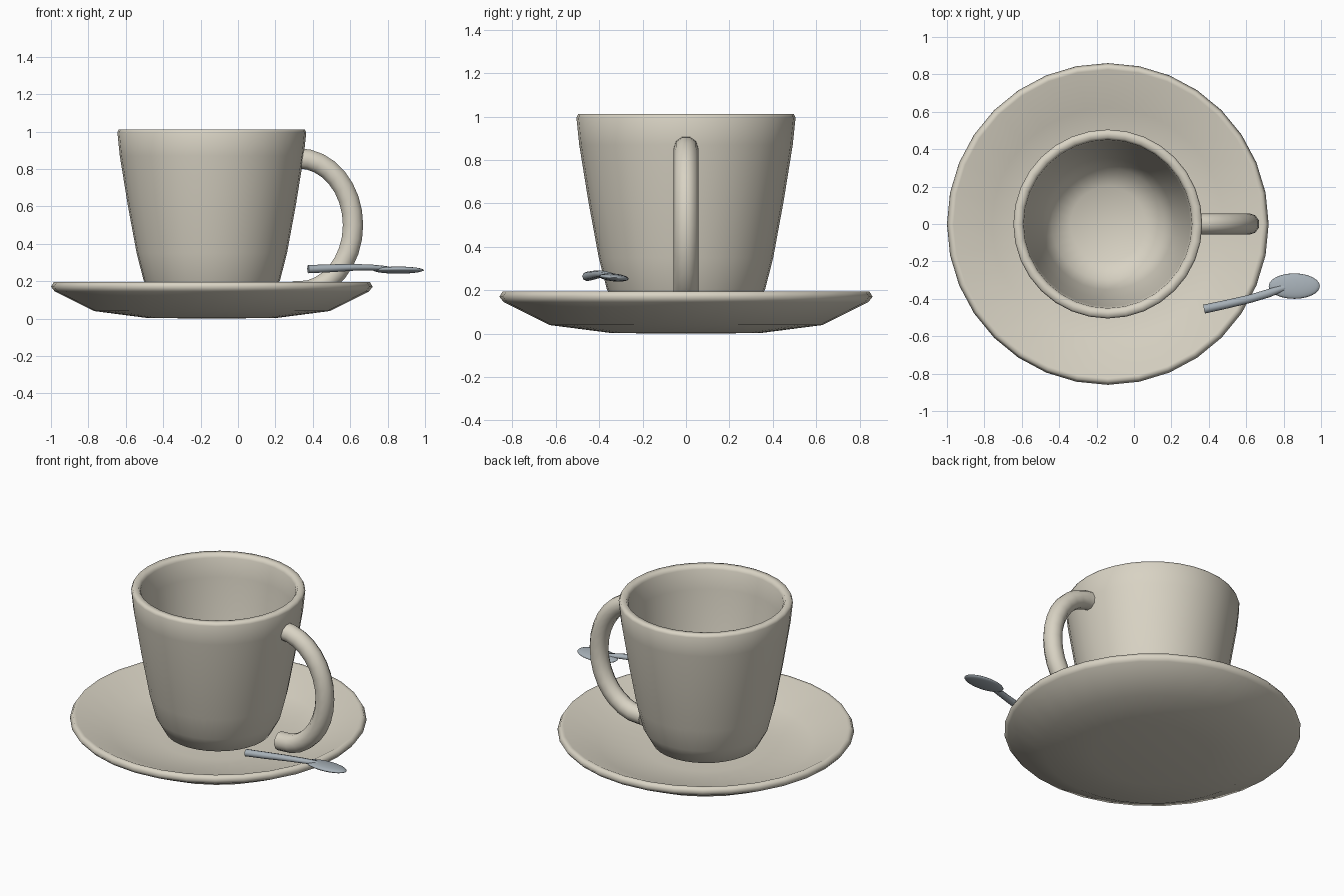
import bpy
import bmesh
import math
from mathutils import Vector

if "Cube" in bpy.data.objects:
    bpy.data.objects.remove(bpy.data.objects["Cube"])

CX = -0.14  # shared axis of cup and saucer


def material(name, rgb):
    m = bpy.data.materials.new(name)
    m.diffuse_color = (*rgb, 1)
    m.use_nodes = True
    m.node_tree.nodes["Principled BSDF"].inputs["Base Color"].default_value = m.diffuse_color
    return m


cream = material("cream_glaze", (0.69, 0.65, 0.55))
steel = material("brushed_steel", (0.38, 0.43, 0.47))


def finish(bm, name, mat, angle=80):
    bmesh.ops.recalc_face_normals(bm, faces=bm.faces)
    me = bpy.data.meshes.new(name)
    bm.to_mesh(me)
    bm.free()
    ob = bpy.data.objects.new(name, me)
    me.materials.append(mat)
    bpy.context.collection.objects.link(ob)
    bpy.ops.object.select_all(action='DESELECT')
    ob.select_set(True)
    bpy.context.view_layer.objects.active = ob
    bpy.ops.object.shade_smooth_by_angle(angle=math.radians(angle))
    return ob


def skin(bm, rings):
    for a, b in zip(rings, rings[1:]):
        n = len(a)
        for i in range(n):
            j = (i + 1) % n
            bm.faces.new((a[i], a[j], b[j], b[i]))


def lathe(name, profile, mat, n=32):
    """Revolve (radius, z) points; both ends close on the axis."""
    bm = bmesh.new()
    rings = [[bm.verts.new((CX + r * math.cos(2 * math.pi * i / n),
                            r * math.sin(2 * math.pi * i / n), z))
              for i in range(n)] for r, z in profile[1:-1]]
    skin(bm, rings)
    for (r, z), ring in ((profile[0], rings[0]), (profile[-1], rings[-1])):
        c = bm.verts.new((CX, 0, z))
        for i in range(n):
            bm.faces.new((c, ring[i], ring[(i + 1) % n]))
    return finish(bm, name, mat)


def tube(name, path, radii, mat, n=8, up=Vector((0, 1, 0))):
    """Sweep a regular section along a path, with flat ends."""
    bm = bmesh.new()
    pts = [Vector(p) for p in path]
    rings = []
    for k, p in enumerate(pts):
        t = (pts[min(k + 1, len(pts) - 1)] - pts[max(k - 1, 0)]).normalized()
        u = (up - t * up.dot(t)).normalized()
        v = t.cross(u)
        ru, rv = radii[k]
        rings.append([bm.verts.new(p + u * ru * math.cos(2 * math.pi * i / n)
                                   + v * rv * math.sin(2 * math.pi * i / n))
                      for i in range(n)])
    skin(bm, rings)
    bm.faces.new(rings[0])
    bm.faces.new(rings[-1])
    return finish(bm, name, mat, 60)


# Saucer: shallow dish with a rolled rim
lathe("saucer", [(0, 0), (0.345, 0.003), (0.63, 0.04), (0.84, 0.145),
                 (0.86, 0.17), (0.845, 0.195), (0.825, 0.195),
                 (0.62, 0.095), (0.35, 0.07), (0, 0.07)], cream)

# Cup: tapered wall, rounded foot, hollow inside
lathe("cup", [(0, 0.075), (0.24, 0.078), (0.31, 0.105), (0.365, 0.205),
              (0.402, 0.35), (0.45, 0.61), (0.492, 0.87), (0.505, 0.995),
              (0.497, 1.012), (0.462, 1.012), (0.45, 0.99), (0.44, 0.87),
              (0.40, 0.61), (0.352, 0.35), (0.30, 0.21), (0.20, 0.155),
              (0, 0.145)], cream)

# Handle: half-ellipse loop
arc = [math.pi * (0.5 - k / 16) for k in range(17)]
path = [(0.32 + 0.295 * math.cos(a), 0, 0.5 + 0.357 * math.sin(a)) for a in arc]
path = [(0.31, 0, 0.857)] + path[1:-1] + [(0.295, 0, 0.145)]
tube("handle", path, [(0.057, 0.057)] * len(path), cream, 10)

# Spoon shaft, tapering onto the bowl
tube("spoon_shaft",
     [(0.375, -0.455, 0.264), (0.50, -0.428, 0.269), (0.62, -0.40, 0.274),
      (0.72, -0.37, 0.273), (0.79, -0.345, 0.269), (0.84, -0.337, 0.265)],
     [(0.022, 0.024), (0.021, 0.023), (0.018, 0.022), (0.015, 0.022),
      (0.012, 0.018), (0.006, 0.006)], steel, 8, Vector((0, 0, 1)))

# Spoon bowl: flattened oval
bm = bmesh.new()
bmesh.ops.create_uvsphere(bm, u_segments=24, v_segments=12, radius=1)
for v in bm.verts:
    x, y, z = v.co
    v.co = (0.857 + 0.137 * x, -0.332 + 0.068 * y,
            0.259 + 0.018 * z - 0.006 * y)
finish(bm, "spoon_bowl", steel)
